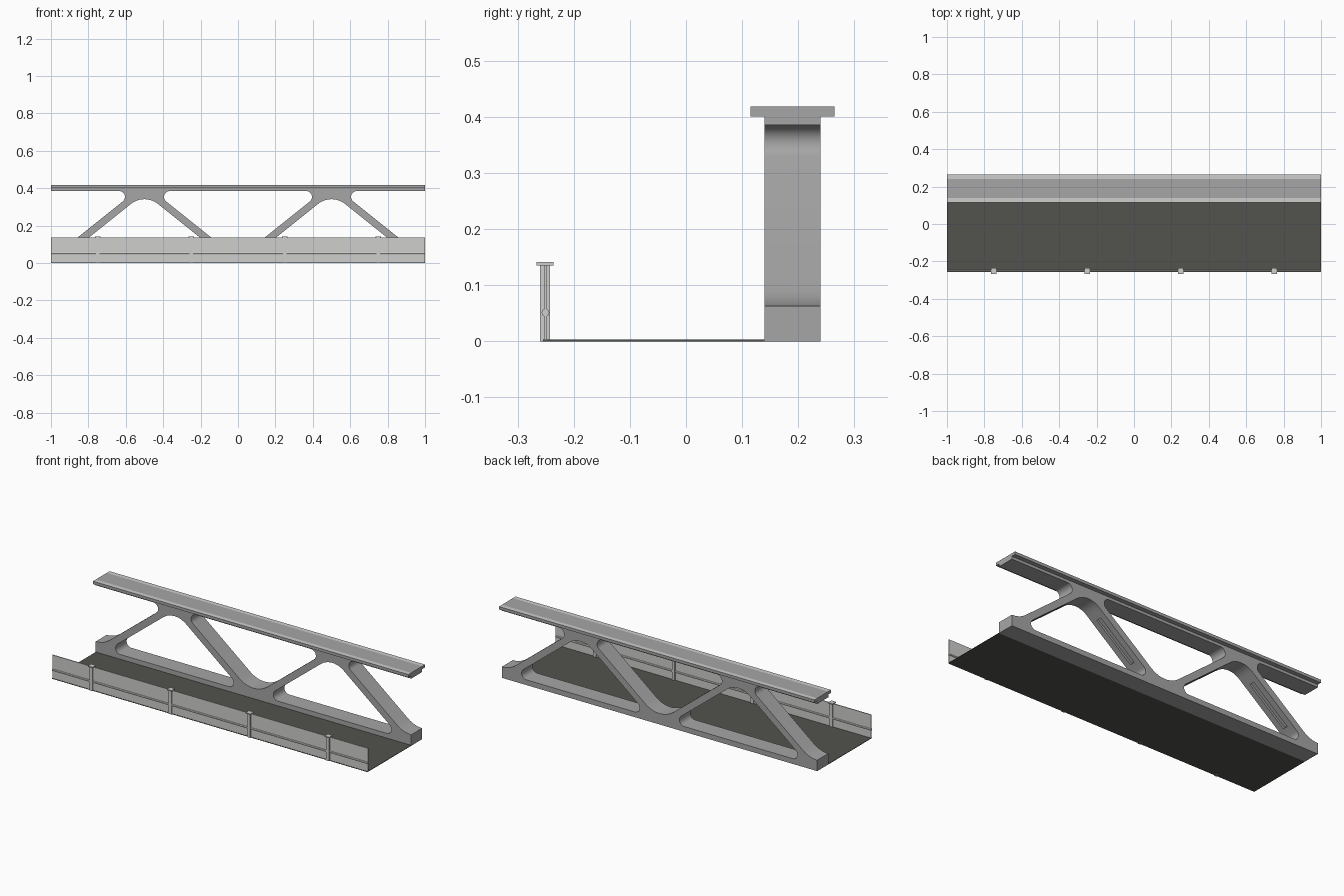
import bpy, bmesh, math
from mathutils import Vector, Matrix

if "Cube" in bpy.data.objects:
    bpy.data.objects.remove(bpy.data.objects["Cube"])

def material(name, c):
    m = bpy.data.materials.new(name)
    m.diffuse_color = (*c, 1)
    m.use_nodes = True
    m.node_tree.nodes["Principled BSDF"].inputs["Base Color"].default_value = m.diffuse_color
    return m

GREY = material("truss_grey", (0.38, 0.38, 0.38))
LIGHT = material("light_grey", (0.62, 0.62, 0.61))
DARK = material("deck_dark", (0.085, 0.085, 0.075))
SLOPE = 0.8
THETA = math.atan(SLOPE)

def finish(name, bm, *mats):
    bmesh.ops.recalc_face_normals(bm, faces=bm.faces)
    me = bpy.data.meshes.new(name)
    bm.to_mesh(me)
    bm.free()
    for m in mats:
        me.materials.append(m)
    ob = bpy.data.objects.new(name, me)
    bpy.context.collection.objects.link(ob)
    return ob

def add_box(bm, lo, hi):
    lo, hi = Vector(lo), Vector(hi)
    bmesh.ops.create_cube(bm, size=1, matrix=Matrix.Translation((lo + hi) / 2)
                          @ Matrix.Diagonal((*(hi - lo), 1)))

def box(name, lo, hi, *mats):
    bm = bmesh.new()
    add_box(bm, lo, hi)
    return finish(name, bm, *mats)

def fillet(pts, n=10):
    """Closed outline from (x, z, radius) corners."""
    out = []
    for i, (x, z, r) in enumerate(pts):
        p = Vector((x, z))
        if r == 0:
            out.append(p)
            continue
        u = (Vector(pts[i - 1][:2]) - p).normalized()
        v = (Vector(pts[(i + 1) % len(pts)][:2]) - p).normalized()
        half = u.angle(v) / 2
        c = p + (u + v).normalized() * r / math.sin(half)
        d = r / math.tan(half)
        a = p + u * d - c
        b = p + v * d - c
        a0 = math.atan2(a.y, a.x)
        sweep = (math.atan2(b.y, b.x) - a0 + math.pi) % (2 * math.pi) - math.pi
        for k in range(n + 1):
            t = a0 + sweep * k / n
            out.append(c + r * Vector((math.cos(t), math.sin(t))))
    return out

# truss outline: half-openings at both ends, filleted V and triangle openings
R_V, TOP = 0.1426, 0.385
end = [(1 + R_V * math.cos(t), 0.063 + R_V + R_V * math.sin(t), 0)
       for t in [-math.pi / 2 - THETA * k / 6 for k in range(7)]]
right = end + [(0.547, TOP, 0.031), (1, TOP, 0), (1, 0.418, 0)]
left = [(-x, z, r) for x, z, r in reversed(right)]
outlines = [fillet([(-1, 0, 0), (1, 0, 0)] + right + left),
            fillet([(-0.453, TOP, 0.031), (0.453, TOP, 0.031), (0, 0.0226, R_V)])]
for cx in (-0.5, 0.5):
    outlines.append(fillet([(cx - 0.43, 0.03, 0.03), (cx + 0.43, 0.03, 0.03),
                            (cx, 0.374, 0.115)]))

curve = bpy.data.curves.new("truss_profile", 'CURVE')
curve.dimensions = '2D'
curve.fill_mode = 'BOTH'
curve.extrude = 0.05
for pts in outlines:
    s = curve.splines.new('POLY')
    s.points.add(len(pts) - 1)
    for sp, p in zip(s.points, pts):
        sp.co = (p.x, p.y, 0, 1)
    s.use_cyclic_u = True
tmp = bpy.data.objects.new("truss_profile", curve)
bpy.context.collection.objects.link(tmp)
bpy.context.view_layer.update()
me = tmp.evaluated_get(bpy.context.evaluated_depsgraph_get()).to_mesh()
bm = bmesh.new()
bm.from_mesh(me)
bpy.data.objects.remove(tmp)
bmesh.ops.remove_doubles(bm, verts=bm.verts, dist=1e-5)
bm.transform(Matrix.Translation((0, 0.19, 0)) @ Matrix.Rotation(math.pi / 2, 4, 'X'))
for f in bm.faces:
    f.material_index = 0
truss = finish("truss", bm, GREY)

# slots recessed in the undersides of the diagonals
bm = bmesh.new()
for cx in (-0.5, 0.5):
    for s in (-1, 1):
        m = (Matrix.Translation((cx + s * 0.22, 0.19, 0.198))
             @ Matrix.Rotation(s * THETA, 4, 'Y') @ Matrix.Diagonal((0.28, 0.03, 0.026, 1)))
        bmesh.ops.create_cube(bm, size=1, matrix=m)
cutter = finish("slot_cutter", bm, GREY)
cutter.hide_render = True
cutter.hide_viewport = True
mod = truss.modifiers.new("slots", 'BOOLEAN')
mod.operation = 'DIFFERENCE'
mod.solver = 'EXACT'
mod.object = cutter
bpy.context.view_layer.objects.active = truss
truss.select_set(True)
bpy.ops.object.shade_smooth_by_angle(angle=math.radians(30))

# top flange overhangs, lighter on their upper faces
for name, y0, y1 in (("front_flange", 0.115, 0.14), ("back_flange", 0.24, 0.265)):
    ob = box(name, (-1, y0, 0.401), (1, y1, 0.418), GREY, LIGHT)
    for f in ob.data.polygons:
        f.material_index = int(f.normal.z > 0.9)

# walkway deck
box("deck", (-1, -0.255, 0), (1, 0.14, 0.003), DARK)

# parapet panel and its middle rail
box("parapet_panel", (-1, -0.253, 0.002), (1, -0.248, 0.136), LIGHT)
bm = bmesh.new()
bmesh.ops.create_cone(bm, cap_ends=True, segments=8, radius1=0.007, radius2=0.007, depth=2,
                      matrix=Matrix.Translation((0, -0.2505, 0.051))
                      @ Matrix.Rotation(math.pi / 2, 4, 'Y'))
finish("parapet_rail", bm, LIGHT)

# parapet posts with caps
bm = bmesh.new()
for x in (-0.75, -0.25, 0.25, 0.75):
    add_box(bm, (x - 0.009, -0.26, 0), (x + 0.009, -0.242, 0.135))
    add_box(bm, (x - 0.015, -0.266, 0.135), (x + 0.015, -0.236, 0.141))
finish("parapet_posts", bm, LIGHT)
